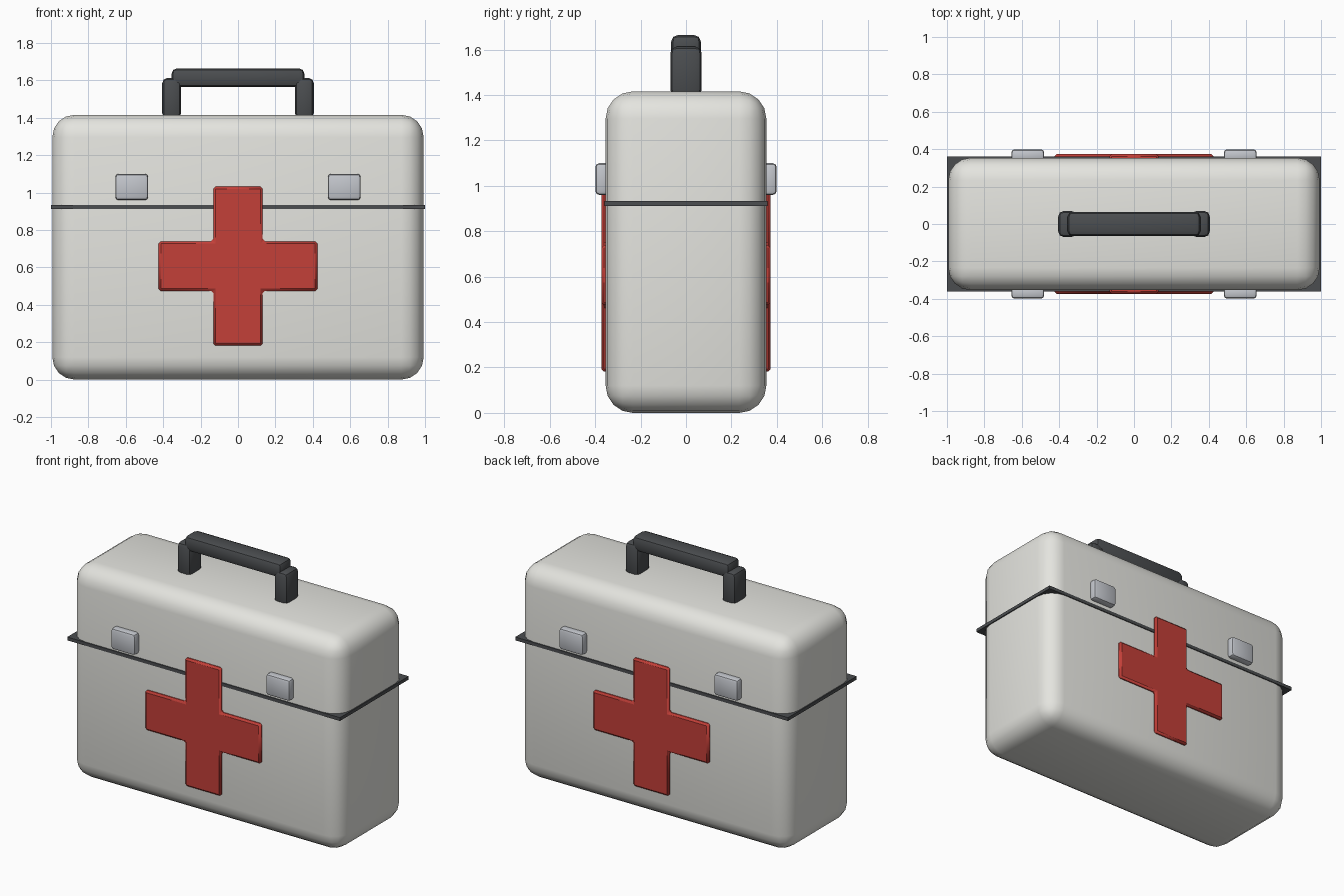
import bpy, bmesh

if "Cube" in bpy.data.objects:
    bpy.data.objects.remove(bpy.data.objects["Cube"])


def material(name, color):
    m = bpy.data.materials.new(name)
    m.diffuse_color = color
    m.use_nodes = True
    m.node_tree.nodes["Principled BSDF"].inputs["Base Color"].default_value = m.diffuse_color
    return m


shell = material("shell_white", (0.78, 0.78, 0.74, 1))
red = material("cross_red", (0.55, 0.05, 0.04, 1))
dark = material("dark_plastic", (0.07, 0.075, 0.08, 1))
metal = material("latch_metal", (0.55, 0.57, 0.61, 1))


def finish(obj, mat, bevel=0.0, segments=2):
    obj.data.materials.append(mat)
    if bevel:
        mod = obj.modifiers.new("Bevel", 'BEVEL')
        mod.width = bevel
        mod.segments = segments
    bpy.ops.object.select_all(action='DESELECT')
    obj.select_set(True)
    bpy.context.view_layer.objects.active = obj
    if bevel:
        bpy.ops.object.modifier_apply(modifier="Bevel")
    bpy.ops.object.shade_smooth_by_angle(angle=0.7)
    return obj


def box(name, lo, hi, mat, bevel=0.0, segments=2):
    bpy.ops.mesh.primitive_cube_add(size=1)
    obj = bpy.context.object
    obj.name = name
    for v in obj.data.vertices:
        v.co = [lo[i] if v.co[i] < 0 else hi[i] for i in range(3)]
    return finish(obj, mat, bevel, segments)


def cross(name, y0, y1, mat):
    # plus-shaped outline extruded in depth
    a, b, zc = 0.132, 0.425, 0.607
    pts = [(a, a), (b, a), (b, -a), (a, -a), (a, -b), (-a, -b),
           (-a, -a), (-b, -a), (-b, a), (-a, a), (-a, b), (a, b)]
    bm = bmesh.new()
    face = bm.faces.new([bm.verts.new((x, y0, zc + z)) for x, z in pts])
    ext = bmesh.ops.extrude_face_region(bm, geom=[face])
    for v in ext["geom"]:
        if isinstance(v, bmesh.types.BMVert):
            v.co.y = y1
    bmesh.ops.recalc_face_normals(bm, faces=bm.faces)
    mesh = bpy.data.meshes.new(name)
    bm.to_mesh(mesh)
    bm.free()
    obj = bpy.data.objects.new(name, mesh)
    bpy.context.collection.objects.link(obj)
    return finish(obj, mat, 0.012, 1)


# rounded case and the seam band around it
box("case_body", (-0.993, -0.354, 0.0), (0.993, 0.354, 1.416), shell, 0.12, 4)
box("lid_seam", (-1.0, -0.36, 0.912), (1.0, 0.36, 0.934), dark)

# crosses and latches on front and back
for side, s in (("front", -1), ("back", 1)):
    cross(side + "_cross", s * 0.34, s * 0.373, red)
    ys = sorted((s * 0.335, s * 0.399))
    for hand, x in (("left", -0.568), ("right", 0.568)):
        box(f"{side}_{hand}_latch", (x - 0.088, ys[0], 0.96),
            (x + 0.088, ys[1], 1.1), metal, 0.017, 2)

# carrying handle: two posts and a grip
for hand, x in (("left", -0.355), ("right", 0.355)):
    box(hand + "_handle_post", (x - 0.05, -0.069, 1.395),
        (x + 0.05, 0.069, 1.613), dark, 0.028, 2)
box("handle_grip", (-0.355, -0.065, 1.565), (0.355, 0.065, 1.664), dark, 0.028, 2)
